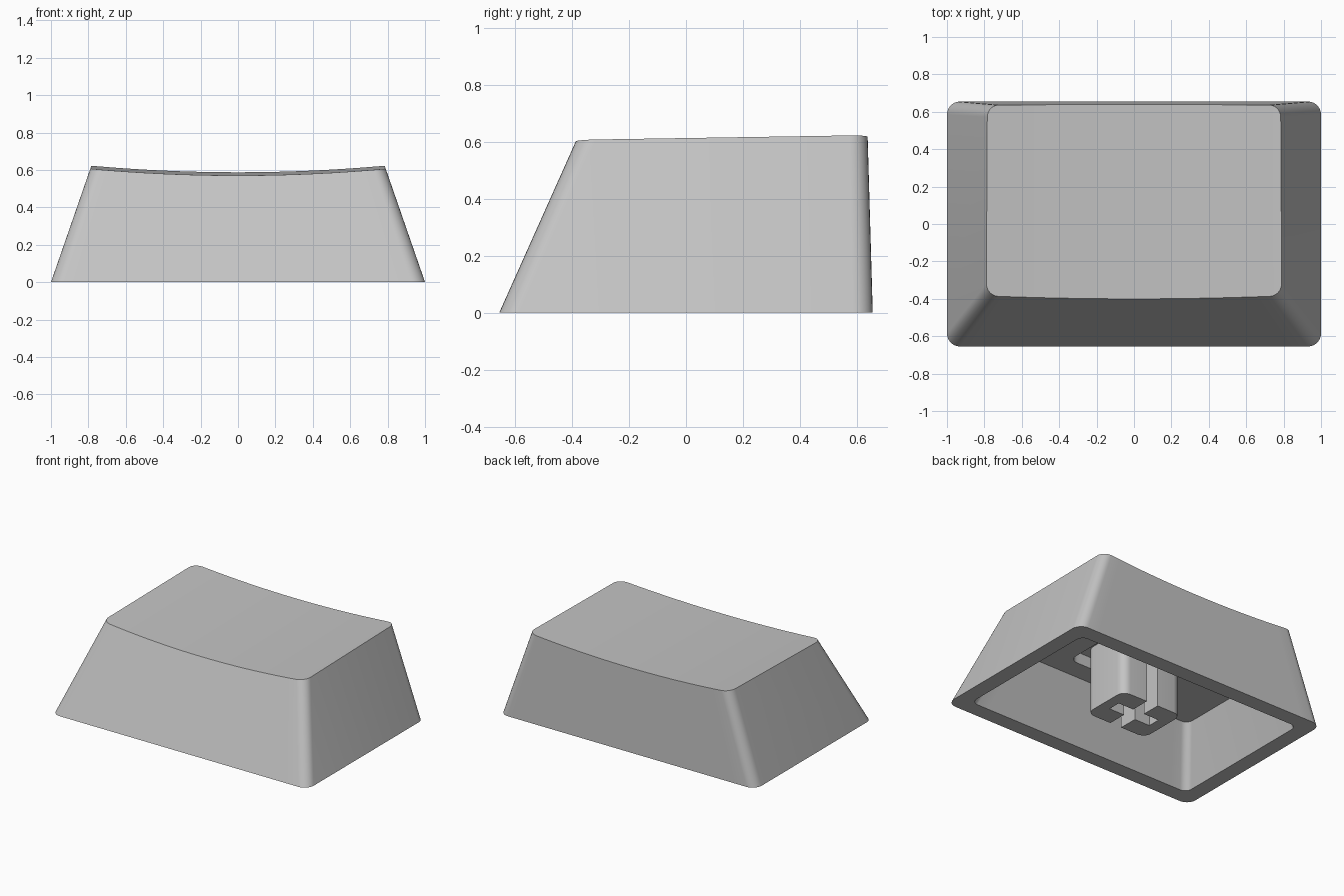
import bpy, bmesh, math

cube = bpy.data.objects.get("Cube")
if cube:
    bpy.data.objects.remove(cube)

grey = bpy.data.materials.new("light grey plastic")
grey.use_nodes = True
COLOUR = (0.55, 0.55, 0.55, 1)
grey.diffuse_color = COLOUR
grey.node_tree.nodes["Principled BSDF"].inputs["Base Color"].default_value = COLOUR

ARC, STRAIGHT = 7, 20


def half_loop(a, y, r, side):
    """Rounded edge running from -x to +x; side is -1 for front, 1 for back."""
    pts = []
    for i in range(ARC + 1):
        t = math.pi / 2 * i / ARC
        pts.append((-a + r - r * math.cos(t), y - side * (r - r * math.sin(t))))
    for i in range(1, STRAIGHT):
        pts.append((-(a - r) + 2 * (a - r) * i / STRAIGHT, y))
    return pts + [(-px, py) for px, py in reversed(pts[:ARC + 1])]


def rounded(a, front, back, r):
    return half_loop(a, front, r, -1) + half_loop(a, back, r, 1)[::-1]


def flat(points, z):
    return [(x, y, z) for x, y in points]


def dish(x, y):
    """Height of the scooped, slightly tilted top."""
    return 0.577 + 0.0165 * y + 0.057 * x * x


def bridge(bm, lower, upper):
    n = len(lower)
    for i in range(n):
        j = (i + 1) % n
        bm.faces.new((lower[i], lower[j], upper[j], upper[i]))


def finish(bm, name):
    bmesh.ops.recalc_face_normals(bm, faces=bm.faces)
    mesh = bpy.data.meshes.new(name)
    bm.to_mesh(mesh)
    bm.free()
    mesh.materials.append(grey)
    obj = bpy.data.objects.new(name, mesh)
    bpy.context.collection.objects.link(obj)
    bpy.ops.object.select_all(action='DESELECT')
    obj.select_set(True)
    bpy.context.view_layer.objects.active = obj
    bpy.ops.object.shade_smooth_by_angle(angle=math.radians(30))
    return obj


# Outer wall: run each base point up its slope until it meets the dish
base = rounded(1.0, -0.655, 0.655, 0.07)
crown = rounded(0.785, -0.378, 0.637, 0.065)
top = []
for (bx, by), (cx, cy) in zip(base, crown):
    x, y = cx, cy
    for _ in range(6):
        t = dish(x, y) / 0.62
        x, y = bx + (cx - bx) * t, by + (cy - by) * t
    top.append((x, y, dish(x, y)))

# Loops in order: top edge, rim, cavity and the recess around the stem
CEILING, RECESS = 0.38, 0.46
pocket = rounded(0.335, -0.235, 0.235, 0.06)
loops = [
    top,
    flat(base, 0),
    flat(rounded(0.89, -0.545, 0.545, 0.05), 0),
    flat(rounded(0.758, -0.376, 0.534, 0.05), CEILING),
    flat(pocket, CEILING),
    flat(pocket, RECESS),
]
bm = bmesh.new()
rings = [[bm.verts.new(p) for p in loop] for loop in loops]
for lower, upper in zip(rings, rings[1:]):
    bridge(bm, lower, upper)

# Scooped top and recess ceiling as strips from front to back
for ring in (rings[0], rings[-1]):
    half = len(ring) // 2
    front, back = ring[:half], ring[half:][::-1]
    for i in range(half - 1):
        bm.faces.new((front[i], front[i + 1], back[i + 1], back[i]))
finish(bm, "keycap_shell")

# Stem: two mirrored C-shaped halves that leave a cross-shaped socket
W, D, R, SLOT, REACH = 0.24, 0.18, 0.06, 0.045, 0.165
corner = []
for i in range(ARC + 1):
    t = math.pi / 2 * i / ARC
    corner.append((W - R + R * math.sin(t), -D + R - R * math.cos(t)))
lower_half = [(REACH, -SLOT), (SLOT, -SLOT), (SLOT, -D)] + corner
profile = lower_half + [(x, -y) for x, y in reversed(lower_half)]
for side, name in ((1, "stem_left"), (-1, "stem_right")):
    bm = bmesh.new()
    bottom = [bm.verts.new((side * x, y, 0)) for x, y in profile]
    upper = [bm.verts.new((side * x, y, RECESS + 0.02)) for x, y in profile]
    bridge(bm, bottom, upper)
    bm.faces.new(bottom)
    bm.faces.new(upper)
    finish(bm, name)
